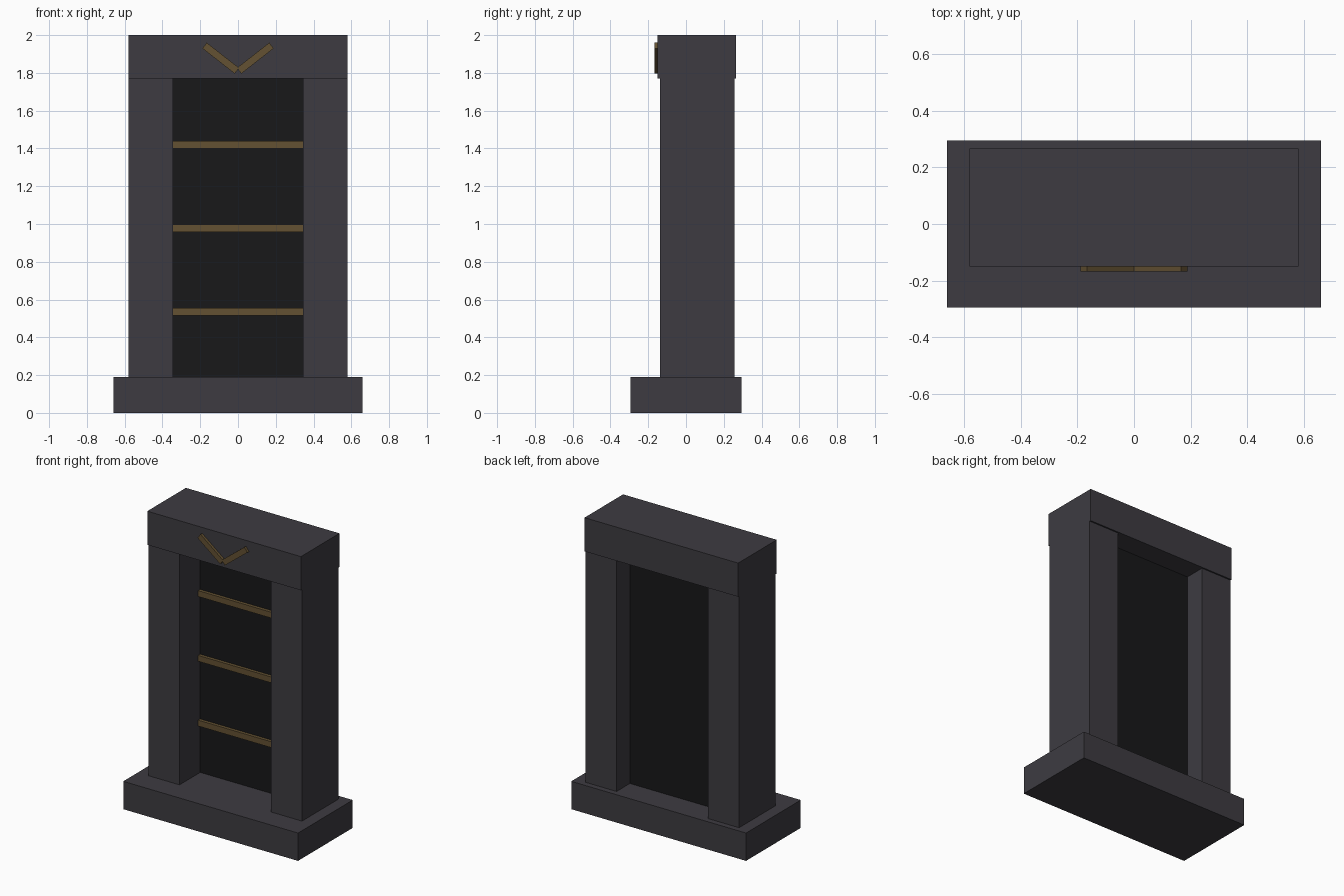
import bpy, math

if "Cube" in bpy.data.objects:
    bpy.data.objects.remove(bpy.data.objects["Cube"])


def material(name, rgb):
    m = bpy.data.materials.new(name)
    m.diffuse_color = (*rgb, 1)
    m.use_nodes = True
    m.node_tree.nodes["Principled BSDF"].inputs["Base Color"].default_value = m.diffuse_color
    return m


stone = material("dark_stone", (0.047, 0.044, 0.053))
shadow = material("black_panel", (0.009, 0.009, 0.010))
bronze = material("bronze", (0.125, 0.082, 0.032))


def box(name, lo, hi, mat, tilt=0.0):
    """Box between two corners, optionally turned about its own y axis."""
    bpy.ops.mesh.primitive_cube_add(size=1)
    ob = bpy.context.object
    ob.name = name
    size = [b - a for a, b in zip(lo, hi)]
    for v in ob.data.vertices:
        v.co = [c * s for c, s in zip(v.co, size)]
    ob.location = [(a + b) / 2 for a, b in zip(lo, hi)]
    ob.rotation_euler = (0, tilt, 0)
    ob.data.materials.append(mat)
    return ob


# Plinth and lintel
box("base", (-0.66, -0.295, 0), (0.66, 0.295, 0.19), stone)
box("lintel", (-0.58, -0.15, 1.77), (0.58, 0.266, 2.0), stone)

# Recessed back panel
box("back_panel", (-0.345, 0.085, 0.19), (0.345, 0.113, 1.77), shadow)

# Side pillars and the two bars of the chevron on the lintel
for side, s in (("left", -1), ("right", 1)):
    x0, x1 = sorted((s * 0.345, s * 0.58))
    box(side + "_pillar", (x0, -0.138, 0.19), (x1, 0.256, 1.77), stone)
    cx, cz, half, w = s * 0.0915, 1.878, 0.1085, 0.019
    box(side + "_chevron_bar", (cx - half, -0.168, cz - w),
        (cx + half, -0.148, cz + w), bronze, -s * math.radians(38))

# Horizontal bands across the panel
for i in range(3):
    z = 0.535 + 0.442 * i
    box(f"band_{i + 1}", (-0.345, 0.063, z - 0.02), (0.345, 0.087, z + 0.02), bronze)
